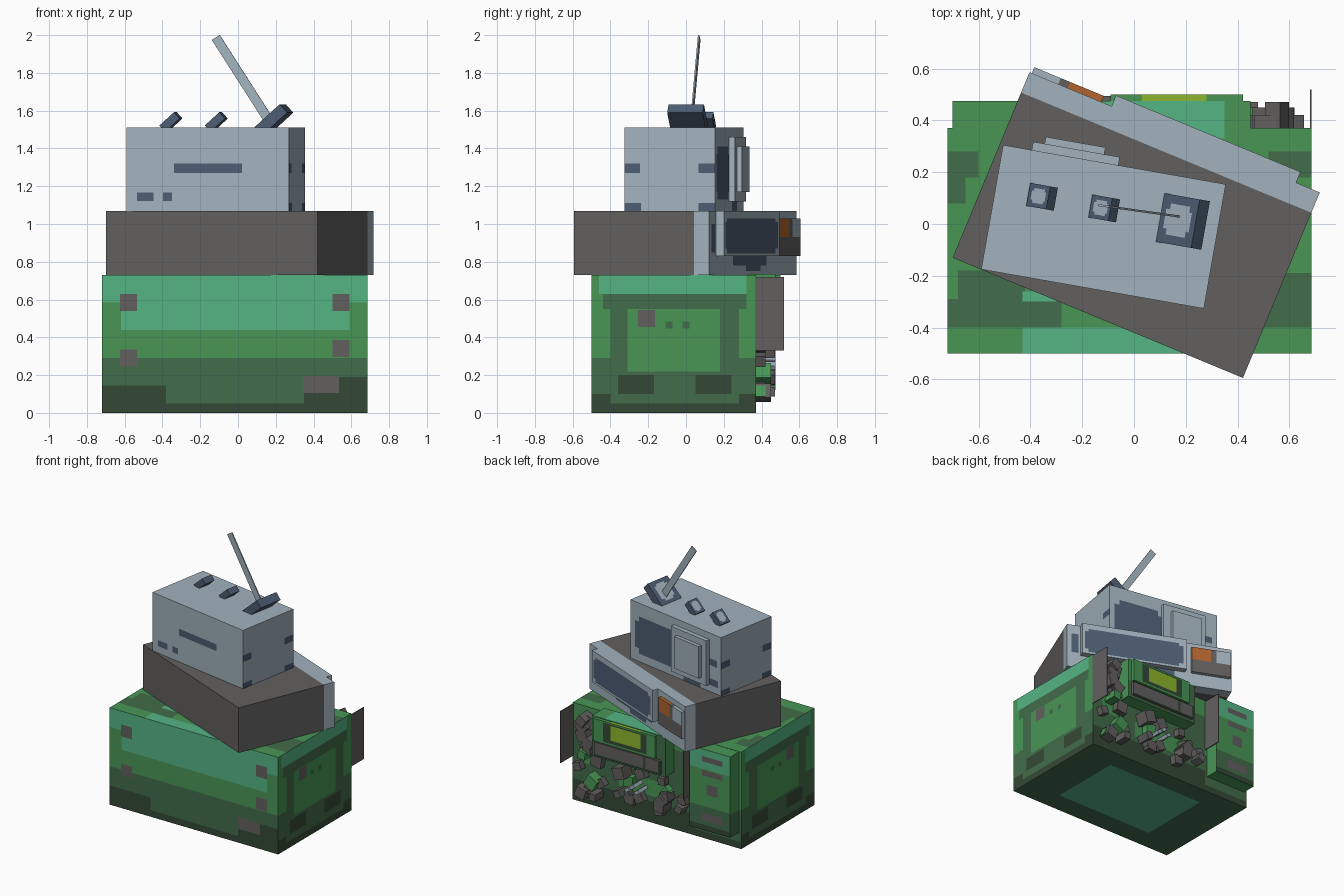
import bpy, bmesh, math, random
from mathutils import Matrix, Vector

if "Cube" in bpy.data.objects:
    bpy.data.objects.remove(bpy.data.objects["Cube"])

random.seed(4)


def make_mat(name, rgb):
    m = bpy.data.materials.new(name)
    m.diffuse_color = [(c / 255 / 12.92 if c < 11 else ((c / 255 + 0.055) / 1.055) ** 2.4) for c in rgb] + [1]
    m.use_nodes = True
    m.node_tree.nodes["Principled BSDF"].inputs["Base Color"].default_value = m.diffuse_color
    return m


MATS = {n: make_mat(n, c) for n, c in {
    "teal_green": (85, 181, 132), "mid_green": (72, 150, 85), "dark_green": (66, 108, 74),
    "deep_green": (52, 73, 54), "warm_grey": (98, 96, 95), "pale_blue": (162, 178, 189),
    "slate_blue": (77, 93, 115), "orange": (178, 100, 45), "lime": (142, 182, 45)}.items()}
T, G, D, K, S, B, N, O, L = MATS

# face name -> (fixed axis, side, first axis, second axis)
FACES = {"front": (1, 0, 0, 2), "back": (1, 1, 0, 2), "left": (0, 0, 1, 2),
         "right": (0, 1, 1, 2), "bottom": (2, 0, 0, 1), "top": (2, 1, 0, 1)}


def painted_box(name, lo, hi, base, paint=None, matrix=None):
    """Box whose faces are cut along painted rectangles (a0, a1, b0, b1, colour); later ones win."""
    paint = paint or {}
    bm = bmesh.new()
    used = [base]
    for face, (ax, side, a, b) in FACES.items():
        rects = paint.get(face, [])
        cuts = []
        for k, axis in ((0, a), (2, b)):
            vals = {lo[axis], hi[axis]}
            vals |= {v for r in rects for v in r[k:k + 2] if lo[axis] < v < hi[axis]}
            cuts.append(sorted(vals))
        for a0, a1 in zip(cuts[0], cuts[0][1:]):
            for b0, b1 in zip(cuts[1], cuts[1][1:]):
                ca, cb = (a0 + a1) / 2, (b0 + b1) / 2
                col = base
                for r in rects:
                    if r[0] < ca < r[1] and r[2] < cb < r[3]:
                        col = r[4]
                if col not in used:
                    used.append(col)
                verts = []
                for p, q in ((a0, b0), (a1, b0), (a1, b1), (a0, b1)):
                    co = [0, 0, 0]
                    co[ax], co[a], co[b] = (lo, hi)[side][ax], p, q
                    verts.append(bm.verts.new(co))
                if (side == 1) == (ax == 1):
                    verts.reverse()
                bm.faces.new(verts).material_index = used.index(col)
    bmesh.ops.remove_doubles(bm, verts=bm.verts, dist=1e-5)
    me = bpy.data.meshes.new(name)
    bm.to_mesh(me)
    bm.free()
    for n in used:
        me.materials.append(MATS[n])
    ob = bpy.data.objects.new(name, me)
    bpy.context.collection.objects.link(ob)
    if matrix:
        ob.matrix_world = matrix
    return ob


def centred(name, size, base, matrix, paint=None):
    h = [s / 2 for s in size]
    return painted_box(name, [-v for v in h], h, base, paint, matrix)


def spot(x, z, w, h, col):
    return (x - w / 2, x + w / 2, z - h / 2, z + h / 2, col)


# ---- lower green case
bands = [(-1, 1, 0, .29, D), (-1, 1, 0, .05, K)]
front = bands + [(-1, 1, .585, .73, T), (-.62, .59, .44, .73, T),
                 (-.72, -.38, 0, .145, K), (.35, .685, 0, .19, K)]
front += [spot(-.58, .585, .09, .09, S), spot(.545, .585, .09, .09, S), spot(-.58, .29, .09, .09, S),
          spot(.545, .34, .09, .09, S), spot(.44, .15, .19, .09, S)]
side = bands + [(-.5, -.4, 0, .1, K), (.28, .37, 0, .1, K), (-.46, -.4, .63, .73, T), (-.4, .32, .63, .73, T),
                (-.44, .32, .55, .63, D), (-.4, -.31, .2, .55, D), (.18, .28, .2, .55, D),
                (-.31, .18, .22, .3, G), (-.36, -.17, .1, .2, K), (.05, .24, .1, .2, K),
                spot(-.21, .5, .09, .09, S)]
side += [spot(y, .465, .035, .035, D) for y in (-.09, 0)]
back = bands + [(-.34, .685, .29, .6, D), (-.34, .685, 0, .16, K), (-.72, .685, .62, .73, G),
                (-.1, .3, .2, .32, G), (.46, .6, .3, .5, G)]
top = [(-.72, -.28, -.4, -.29, D), (-.68, -.42, -.29, -.18, D), (.2, .685, -.4, -.19, D),
       (.52, .685, .18, .28, D), (-.72, -.6, .18, .28, D), (-.72, -.65, .08, .18, D),
       (-.43, .18, -.5, -.4, T), (-.43, -.3, -.3, -.26, T)]
painted_box("green_case", (-.72, -.5, 0), (.685, .37, .73), G,
            {"front": front, "left": side, "right": side, "back": back, "top": top,
             "bottom": [(-.72, .685, -.5, .37, D), (-.42, .4, -.34, .22, T)]})

# ---- tall panel at the rear, with vents
vents = [(-1, 0, .58, .73, T), (-1, 0, .12, .3, D), (-1, 0, .12, .16, K)]
vents += [spot(-.55, z, w, h, S) for z, w, h in ((.655, .17, .04), (.55, .17, .04), (.43, .09, .08), (.22, .17, .06))]
painted_box("rear_panel", (-.70, .36, .12), (-.36, .475, .728), G, {"back": vents, "left": bands})

# ---- rear display housing, screen and tray
painted_box("display_housing", (-.16, .33, .43), (.45, .475, .735), G,
            {"top": [(-.12, .35, .33, .475, T)], "back": [(-.16, .45, .43, .56, D), (-.16, -.1, .43, .735, D)]})
painted_box("display_screen", (-.09, .47, .56), (.42, .5, .73), G,
            {"back": [(-.02, .34, .575, .72, K), (.03, .28, .6, .71, L)], "top": [(.03, .28, .47, .5, L)]})
painted_box("display_tray", (-.13, .47, .45), (.42, .495, .55), S,
            {"back": [(-.13, -.115, .45, .55, K), (-.01, .01, .45, .55, K), (-.13, .42, .45, .462, K)]})

# ---- hinged flaps on either side of the opening
for name, x in (("right_flap", .68), ("left_flap", -.345)):
    painted_box(name, (x, .365, .33), (x + .006, .52, .72), S)

# ---- loose blocks tumbling out of the opening
for i in range(34):
    x, z = random.uniform(-.27, .62), random.uniform(.1, .38)
    if i > 25:
        x, z = random.uniform(.49, .6), random.uniform(.38, .66)
    s, d = random.uniform(.05, .095), random.choice((.05, .08, .1))
    m = Matrix.Translation((x, .37 + d / 2, z)) @ Matrix.Rotation(random.uniform(0, 1.57), 4, 'Y')
    centred("loose_block", (s, d, s), G if i % 6 == 5 else S, m)
for x, z in ((.12, .28), (.16, .25), (.08, .25)):
    centred("pale_chip", (.04, .11, .025), B, Matrix.Translation((x, .42, z)) @ Matrix.Rotation(.6, 4, 'Y'))

# ---- grey middle unit, turned on the case
mid = Matrix.Translation((-.70, -.13, 0)) @ Matrix.Rotation(math.radians(-22.5), 4, 'Z')
painted_box("grey_unit", (0, 0, .73), (1.213, .69, 1.07), S, matrix=mid)
painted_box("unit_rear_band", (0, .69, .73), (1.213, .775, 1.07), B,
            {"back": [(.42, .88, .78, .83, N), (.5, .7, .75, .78, N), (1.13, 1.18, .85, 1.0, N)]}, mid)
painted_box("unit_window_frame", (.343, .77, .83), (1.114, .82, 1.07), B,
            {"back": [(.40, 1.07, .845, 1.03, N), (.37, 1.095, .87, 1.01, N)]}, mid)
painted_box("unit_lamp_plate", (.01, .77, .83), (.30, .80, 1.03), B,
            {"back": [(.01, .3, .83, .93, S), (.12, .16, .83, 1.03, S), (.16, .3, .93, 1.03, O)],
             "top": [(.12, .16, .77, .8, S), (.16, .3, .77, .8, O)]}, mid)

# ---- pale blue upper box
upper = Matrix.Translation((-.59, -.175, 0)) @ Matrix.Rotation(math.radians(-10), 4, 'Z')
ends = [(0, .085, 1.27, 1.32, N), (.4, .4875, 1.27, 1.32, N), (0, .09, 1.07, 1.11, N), (.4, .4875, 1.07, 1.11, N)]
painted_box("blue_box", (0, 0, 1.07), (.873, .4875, 1.51), B,
            {"front": [(.255, .62, 1.27, 1.32, N), spot(.1, 1.145, .09, .045, N), spot(.22, 1.145, .05, .045, N)],
             "left": ends, "right": ends,
             "back": [(.45, .83, 1.17, 1.37, N), (.48, .79, 1.13, 1.41, N), (.03, .12, 1.12, 1.17, N),
                      (.2, .36, 1.07, 1.13, N), (.04, .11, 1.27, 1.32, N)]}, upper)
painted_box("hatch_frame", (.112, .48, 1.12), (.452, .52, 1.46), B, matrix=upper)
painted_box("hatch_door", (.157, .51, 1.17), (.391, .547, 1.41), B, matrix=upper)

# ---- tilted switches on top
tilt = Matrix.Rotation(math.radians(-10), 4, 'Z') @ Matrix.Rotation(math.radians(-42), 4, 'Y')
for name, loc, (a, b, c) in (("small_switch", (-.355, .105, 1.54), (.105, .09, .045)),
                             ("small_switch", (-.115, .06, 1.54), (.105, .09, .045)),
                             ("antenna_mount", (.187, .01, 1.548), (.19, .19, .06))):
    centred(name, (a, b, c), N, Matrix.Translation(loc) @ tilt,
            {"top": [(-a * .25, a * .28, -b * .32, b * .32, B), (-a * .35, a * .36, -b * .2, b * .2, B)]})

# ---- flat antenna
lean = Vector((-.285, .04, .445))
centred("antenna", (.008, .05, lean.length), B,
        Matrix.Translation((.025, .05, 1.765)) @ lean.to_track_quat('Z', 'Y').to_matrix().to_4x4())
